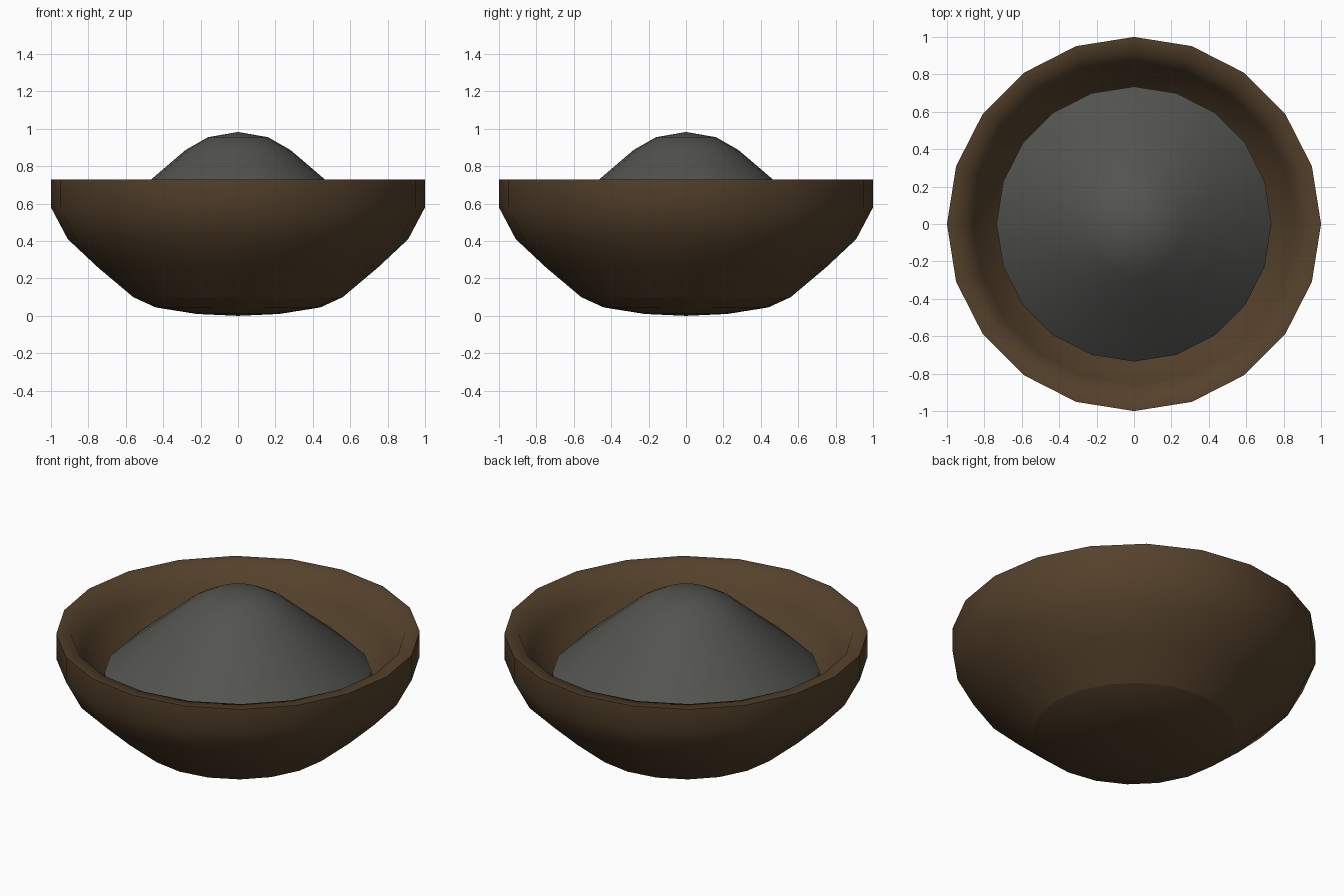
import bpy, bmesh, math

if "Cube" in bpy.data.objects:
    bpy.data.objects.remove(bpy.data.objects["Cube"])

SIDES = 20


def material(name, colour):
    m = bpy.data.materials.new(name)
    m.diffuse_color = (*colour, 1)
    m.use_nodes = True
    m.node_tree.nodes["Principled BSDF"].inputs["Base Color"].default_value = m.diffuse_color
    return m


def lathe(name, sections, mat):
    """Spin (radius, z) sections round z; shading breaks between sections."""
    bm = bmesh.new()
    for profile in sections:
        rings = []
        for r, z in profile:
            if r == 0:
                rings.append([bm.verts.new((0, 0, z))] * SIDES)
            else:
                rings.append([bm.verts.new((r * math.cos(2 * math.pi * i / SIDES),
                                            r * math.sin(2 * math.pi * i / SIDES), z))
                              for i in range(SIDES)])
        for a, b in zip(rings, rings[1:]):
            for i in range(SIDES):
                j = (i + 1) % SIDES
                quad = list(dict.fromkeys([a[i], a[j], b[j], b[i]]))
                bm.faces.new(quad).smooth = True
    me = bpy.data.meshes.new(name)
    bm.to_mesh(me)
    bm.free()
    me.materials.append(mat)
    ob = bpy.data.objects.new(name, me)
    bpy.context.collection.objects.link(ob)
    return ob


wood = material("dark_brown_wood", (0.09, 0.053, 0.024))
powder = material("grey_powder", (0.086, 0.089, 0.078))

# Bowl: rounded base, flared wall with upright rim, hollow inside
base = [(0, 0.0), (0.22, 0.01), (0.44, 0.045), (0.56, 0.10)]
wall = [(0.56, 0.10), (0.75, 0.26), (0.91, 0.41), (1.0, 0.58), (1.0, 0.73)]
inside = [(1.0, 0.73), (0.92, 0.725), (0.86, 0.60), (0.735, 0.44),
          (0.54, 0.24), (0.40, 0.16), (0, 0.12)]
lathe("bowl", [base, wall, inside], wood)

# Heap of powder resting against the inside of the bowl
lathe("powder_heap", [[(0.735, 0.44), (0.735, 0.49)],
                      [(0.735, 0.49), (0.64, 0.58), (0.46, 0.733), (0.28, 0.887),
                       (0.16, 0.955), (0, 0.983)]], powder)
